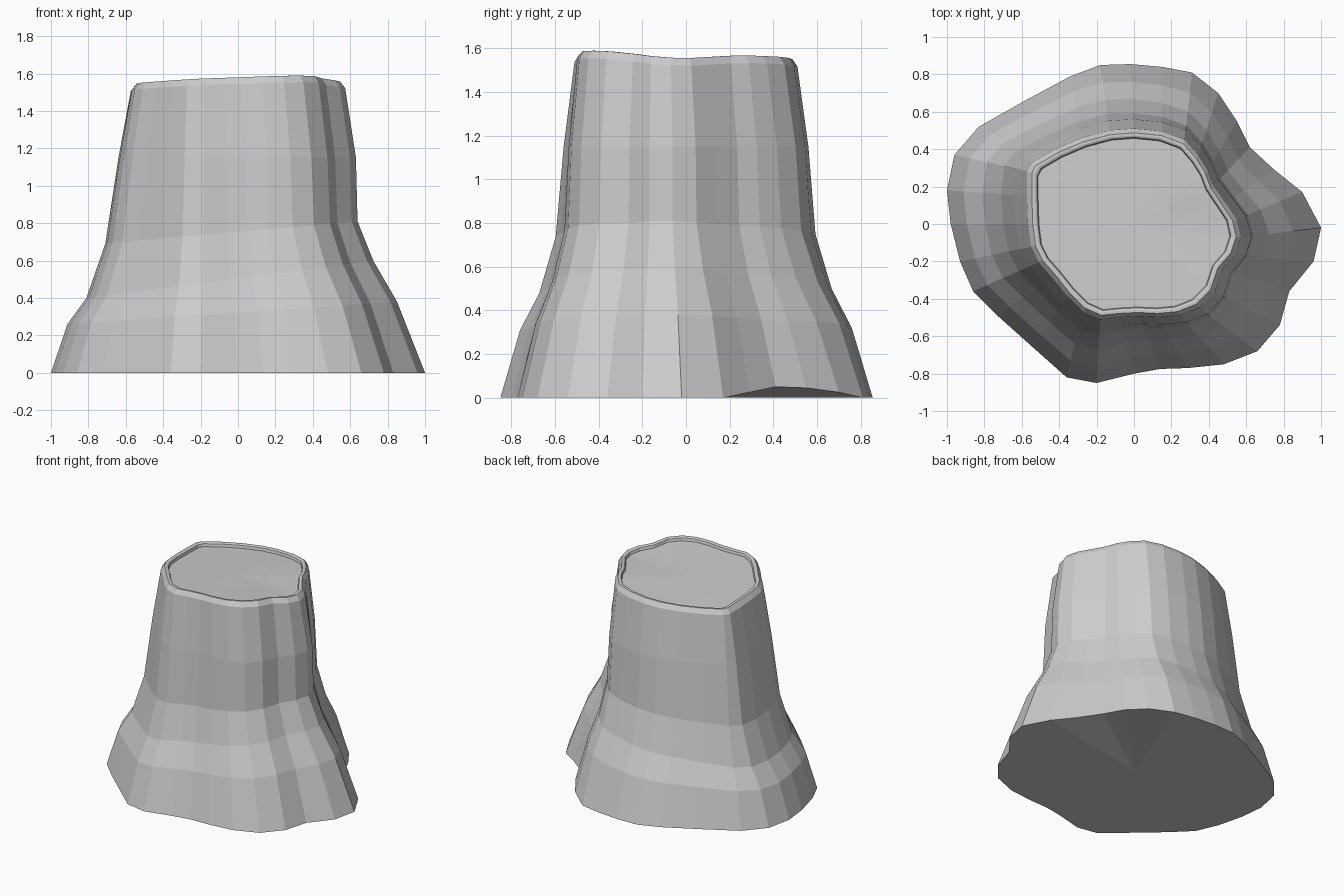
import bpy, bmesh
from math import exp

if "Cube" in bpy.data.objects:
    bpy.data.objects.remove(bpy.data.objects["Cube"])

# Root outline on the ground and matching cut outline at the top (same number of points)
base = [(1, -.02), (.90, .17), (.75, .29), (.62, .41), (.55, .55), (.45, .70),
        (.31, .81), (.15, .84), (-.02, .855), (-.18, .85), (-.34, .79), (-.60, .65),
        (-.83, .52), (-.96, .37), (-1, .18), (-.98, 0), (-.93, -.20), (-.86, -.36),
        (-.73, -.49), (-.54, -.66), (-.36, -.82), (-.20, -.85), (0, -.80), (.14, -.775),
        (.29, -.77), (.48, -.75), (.66, -.68), (.78, -.54), (.83, -.36), (.96, -.20)]
top = [(.56, -.07), (.54, .02), (.48, .11), (.42, .20), (.39, .28), (.34, .36),
       (.27, .44), (.15, .485), (0, .50), (-.13, .49), (-.28, .45), (-.42, .39),
       (-.54, .32), (-.56, .28), (-.56, .15), (-.555, 0), (-.54, -.12), (-.50, -.20),
       (-.43, -.28), (-.35, -.38), (-.27, -.46), (-.18, -.50), (-.08, -.49), (.02, -.485),
       (.13, -.49), (.24, -.48), (.34, -.44), (.42, -.36), (.46, -.24), (.53, -.16)]
n = len(base)
bm = bmesh.new()


def ring(points):
    return [bm.verts.new(p) for p in points]


def bridge(a, b):
    for i in range(n):
        j = (i + 1) % n
        bm.faces.new((a[i], a[j], b[j], b[i]))


def cap(r, z, flip=False):
    c = bm.verts.new((0, 0, z))
    for i in range(n):
        f = (r[i], r[(i + 1) % n], c)
        bm.faces.new(f[::-1] if flip else f)


def rim_z(x, y):
    # gently tilted rim, raised at the front right and dipping at the right
    dip = .03 * exp(-((x - .55) ** 2 + (y + .05) ** 2) / .06)
    return 1.565 + .035 * x - .03 * y - dip


# Foot ring, lifted slightly in the hollow between two roots
lift = {2: .025, 3: .05, 4: .045, 5: .025}
rings = [ring([(x, y, lift.get(i, 0)) for i, (x, y) in enumerate(base)])]

# Flared bark: (blend to top outline, its x slope, height, height x slope)
for t, tx, z, zx in [(.27, .07, .32, .06), (.53, .10, .50, .10),
                     (.74, .08, .75, .06), (.83, .01, 1.15, 0), (.97, 0, 1.52, 0)]:
    pts = []
    for (bx, by), (ux, uy) in zip(base, top):
        k = t + tx * bx
        h = z + zx * bx if z < 1.5 else rim_z(ux, uy) - .035
        pts.append((bx + (ux - bx) * k, by + (uy - by) * k, h))
    rings.append(ring(pts))

# Bark lip, then the recessed cut face
for s, dz in [(.975, 0), (.945, 0), (.925, -.005), (.915, -.025)]:
    rings.append(ring([(x * s, y * s, rim_z(x, y) + dz) for x, y in top]))
rings.append(ring([(x * .45, y * .45, rim_z(x * .45, y * .45) - .025) for x, y in top]))

for a, b in zip(rings, rings[1:]):
    bridge(a, b)
cap(rings[0], 0, True)
cap(rings[-1], 1.54)
bmesh.ops.recalc_face_normals(bm, faces=bm.faces)

mesh = bpy.data.meshes.new("tree_stump")
bm.to_mesh(mesh)
bm.free()
stump = bpy.data.objects.new("tree_stump", mesh)
bpy.context.collection.objects.link(stump)
